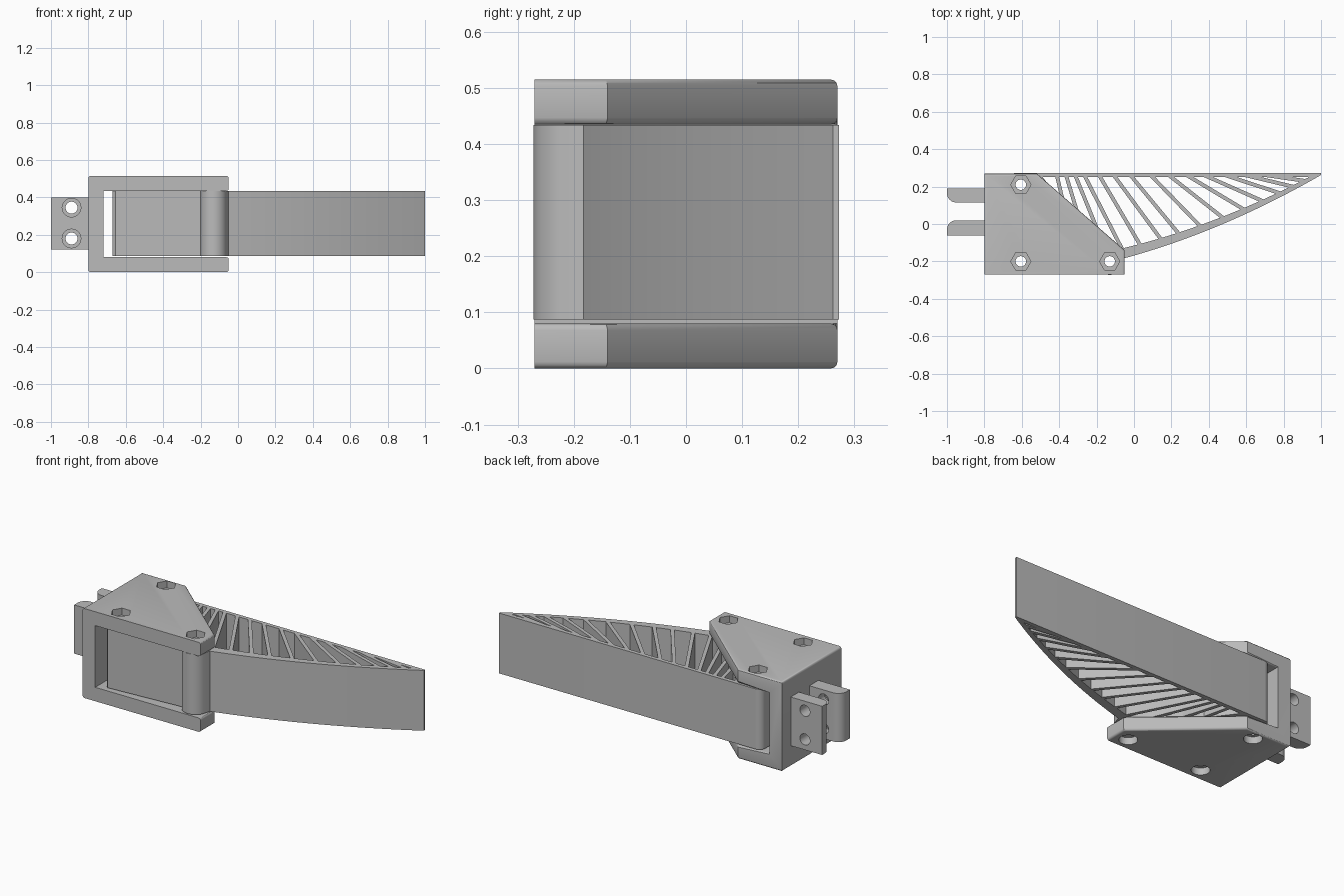
import bpy, bmesh, math
from mathutils import Matrix

cube = bpy.data.objects.get("Cube")
if cube:
    bpy.data.objects.remove(cube)

grey = bpy.data.materials.new("mid_grey")
grey.use_nodes = True
grey.diffuse_color = (0.5, 0.5, 0.5, 1)
grey.node_tree.nodes["Principled BSDF"].inputs["Base Color"].default_value = (0.5, 0.5, 0.5, 1)


def link(name, mesh):
    obj = bpy.data.objects.new(name, mesh)
    bpy.context.collection.objects.link(obj)
    return obj


def baked(obj):
    """Mesh of an object with its modifiers or curve settings applied."""
    bpy.context.view_layer.update()
    dg = bpy.context.evaluated_depsgraph_get()
    return bpy.data.meshes.new_from_object(obj.evaluated_get(dg))


def sheet(name, loops, z0, z1):
    """Extruded flat outline; loops after the first are holes."""
    cu = bpy.data.curves.new(name, "CURVE")
    cu.dimensions = "2D"
    cu.fill_mode = "BOTH"
    cu.extrude = (z1 - z0) / 2
    for loop in loops:
        sp = cu.splines.new("POLY")
        sp.points.add(len(loop) - 1)
        for p, (x, y) in zip(sp.points, loop):
            p.co = (x, y, 0, 1)
        sp.use_cyclic_u = True
    tmp = link(name + "_curve", cu)
    me = baked(tmp)
    bpy.data.objects.remove(tmp)
    me.transform(Matrix.Translation((0, 0, (z0 + z1) / 2)))
    bm = bmesh.new()
    bm.from_mesh(me)
    bmesh.ops.remove_doubles(bm, verts=bm.verts, dist=1e-5)
    bmesh.ops.recalc_face_normals(bm, faces=bm.faces)
    bm.to_mesh(me)
    bm.free()
    me.materials.clear()
    me.materials.append(grey)
    return link(name, me)


def arc(cx, cy, r, a0, a1, n):
    angles = [math.radians(a0 + (a1 - a0) * i / n) for i in range(n + 1)]
    return [(cx + r * math.cos(a), cy + r * math.sin(a)) for a in angles]


def circle(cx, cy, r, n=28):
    return arc(cx, cy, r, 0, 360, n)[:-1]


def cut(obj, cutters):
    for c in cutters:
        m = obj.modifiers.new("cut", "BOOLEAN")
        m.operation = "DIFFERENCE"
        m.solver = "EXACT"
        m.object = c
    me = baked(obj)
    obj.modifiers.clear()
    obj.data = me
    for c in cutters:
        bpy.data.objects.remove(c)


def smooth(obj):
    bpy.ops.object.select_all(action="DESELECT")
    obj.select_set(True)
    bpy.context.view_layer.objects.active = obj
    bpy.ops.object.shade_smooth_by_angle(angle=math.radians(30))


bolts = [(-0.605, 0.21), (-0.605, -0.2), (-0.13, -0.2)]
HOLE = 0.028
TOP = 0.515

# Clevis bracket: C-shaped body with softened outer edges
bracket = sheet("clevis_bracket", [[(-0.8, -0.27), (-0.05, -0.27), (-0.05, -0.14),
                                    (-0.52, 0.27), (-0.8, 0.27)]], 0, TOP)
cut(bracket, [sheet("mouth", [[(-0.72, -0.5), (0.2, -0.5), (0.2, 0.5), (-0.72, 0.5)]], 0.08, 0.435)])
bm = bmesh.new()
bm.from_mesh(bracket.data)
bmesh.ops.dissolve_limit(bm, angle_limit=0.01, verts=bm.verts, edges=bm.edges)
soft = []
for e in bm.edges:
    a, b = e.verts[0].co, e.verts[1].co
    mid = (a + b) / 2
    inner_web = abs(a.x + 0.72) < 0.01 and abs(b.x + 0.72) < 0.01
    if abs(a.z - b.z) < 0.001 and mid.y > -0.26 and not inner_web:
        soft.append(e)
bmesh.ops.bevel(bm, geom=soft, offset=0.012, segments=3, profile=0.5, affect="EDGES")
bm.to_mesh(bracket.data)
bm.free()

# Bolt holes with hexagonal pockets above and round ones below
cutters = []
for x, y in bolts:
    cutters.append(sheet("bolt_hole", [circle(x, y, HOLE)], -0.1, 0.7))
    cutters.append(sheet("nut_pocket", [circle(x, y, 0.054, 6)], TOP - 0.04, 0.7))
    cutters.append(sheet("head_pocket", [circle(x, y, 0.048)], -0.1, 0.04))
cut(bracket, cutters)
smooth(bracket)

# Mounting lugs, each rounded on the corner facing the other
front_lug = sheet("front_lug", [[(-0.795, 0.02)] + arc(-0.95, -0.03, 0.05, 90, 180, 8)
                                + [(-1, -0.062), (-0.795, -0.062)]], 0.12, 0.4)
back_lug = sheet("back_lug", [[(-0.795, 0.19), (-1, 0.19)]
                              + arc(-0.95, 0.165, 0.05, 180, 270, 8) + [(-0.795, 0.115)]], 0.12, 0.4)


def pin(name, z, r, y0, y1):
    c = sheet(name, [circle(0, 0, r)], y0, y1)
    c.data.transform(Matrix.Translation((-0.89, 0, z)) @ Matrix.Rotation(-math.pi / 2, 4, "X"))
    return c


for lug in (front_lug, back_lug):
    tools = [pin("lug_hole", z, 0.032, -0.3, 0.4) for z in (0.18, 0.345)]
    if lug is front_lug:
        tools += [pin("lug_counterbore", z, 0.05, -0.3, -0.035) for z in (0.18, 0.345)]
    cut(lug, tools)
    smooth(lug)


# Flexible finger: curved front skin, straight back skin, slanted ribs
def outer(x):
    u = x + 0.04
    return -0.18 + 0.3545 * u + 0.1437 * u * (u - 0.55)


def low(x):
    skin = outer(x) + 0.055 - 0.03 * (x + 0.04)
    return max(skin, -0.14 - (x + 0.08) * 0.872)


CEIL = 0.25
ribs = [(-0.5, -0.45), (-0.41, -0.38), (-0.36, -0.3), (-0.31, -0.19), (-0.26, -0.065),
        (-0.18, 0.03), (-0.1, 0.14), (-0.01, 0.235), (0.1, 0.35), (0.2, 0.47), (0.3, 0.58),
        (0.4, 0.68), (0.52, 0.77), (0.64, 0.84), (0.78, 0.9)]


def half_widths(t, b):
    dx, dy = b - t, CEIL - low(b)
    slope = (low(b + 0.001) - low(b - 0.001)) / 0.002
    size = 0.01 * math.hypot(dx, dy)
    return size / dy, size / (slope * dx + dy)


cells = []
for i, (t, b) in enumerate(ribs):
    ht, hb = half_widths(t, b)
    t0, b0, t1, b1 = t + ht, b + hb, 0.93, 0.93
    if i + 1 < len(ribs):
        t2, b2 = ribs[i + 1]
        ht, hb = half_widths(t2, b2)
        t1, b1 = t2 - ht, b2 - hb
    floor = [b0 + (b1 - b0) * k / 4 for k in range(5)]
    cells.append([(t1, CEIL), (t0, CEIL)] + [(x, min(low(x), CEIL - 0.003)) for x in floor])

outline = [(1, 0.273)] + arc(-0.63, 0.233, 0.04, 90, 180, 6)
outline += [(-0.67, -0.235), (-0.655, -0.25)] + arc(-0.13, -0.2, 0.072, 196, 340, 16)
outline += [(x, outer(x)) for x in [-0.05 + 1.05 * k / 32 for k in range(33)]]
finger = sheet("ribbed_finger", [outline] + cells + [circle(x, y, HOLE) for x, y in bolts], 0.087, 0.434)
smooth(finger)
